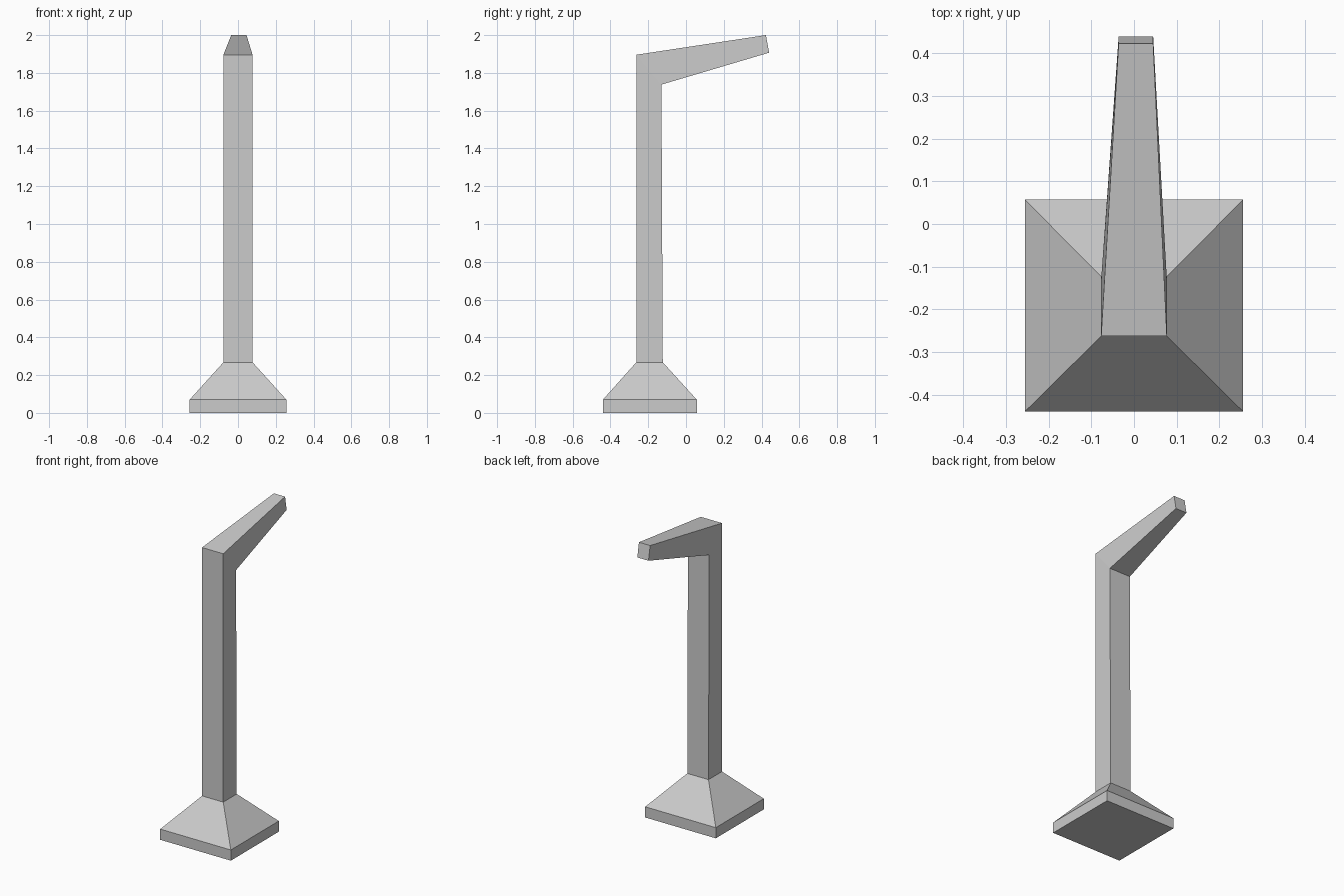
import bpy, bmesh

if "Cube" in bpy.data.objects:
    bpy.data.objects.remove(bpy.data.objects["Cube"])


def loft(name, sections):
    """Skin rectangular sections given as (x_min, x_max, front (y, z), back (y, z))."""
    bm = bmesh.new()
    rings = []
    for x0, x1, (fy, fz), (by, bz) in sections:
        corners = [(x0, fy, fz), (x1, fy, fz), (x1, by, bz), (x0, by, bz)]
        rings.append([bm.verts.new(c) for c in corners])
    for a, b in zip(rings, rings[1:]):
        for i in range(4):
            j = (i + 1) % 4
            bm.faces.new((a[i], a[j], b[j], b[i]))
    bm.faces.new(rings[0][::-1])
    bm.faces.new(rings[-1])
    bmesh.ops.recalc_face_normals(bm, faces=bm.faces[:])
    mesh = bpy.data.meshes.new(name)
    bm.to_mesh(mesh)
    bm.free()
    obj = bpy.data.objects.new(name, mesh)
    bpy.context.collection.objects.link(obj)
    return obj


# One continuous post: plinth, flared foot, shaft, mitred elbow, tapering arm
loft("lamp_post", [
    (-0.256, 0.256, (-0.44, 0.0), (0.057, 0.0)),
    (-0.256, 0.256, (-0.44, 0.07), (0.057, 0.07)),
    (-0.077, 0.077, (-0.263, 0.268), (-0.123, 0.268)),
    (-0.077, 0.077, (-0.263, 1.896), (-0.13, 1.738)),
    (-0.036, 0.045, (0.423, 2.0), (0.44, 1.907)),
])
